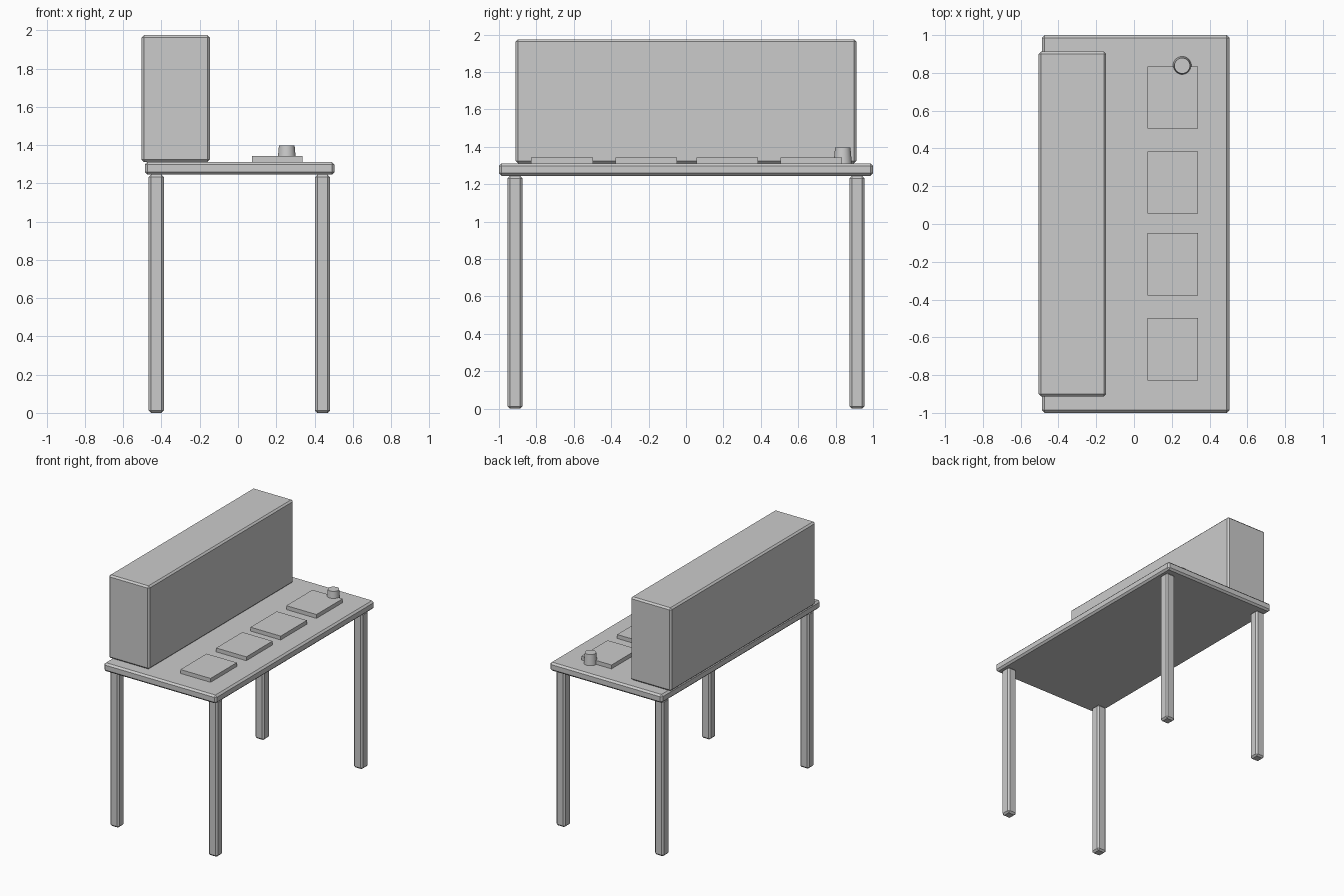
import bpy, bmesh
from mathutils import Vector

if "Cube" in bpy.data.objects:
    bpy.data.objects.remove(bpy.data.objects["Cube"])


def finish(name, bm):
    mesh = bpy.data.meshes.new(name)
    bm.to_mesh(mesh)
    bm.free()
    obj = bpy.data.objects.new(name, mesh)
    bpy.context.collection.objects.link(obj)
    return obj


def box(name, lo, hi, bevel=0.0):
    lo, hi = Vector(lo), Vector(hi)
    bm = bmesh.new()
    bmesh.ops.create_cube(bm, size=1)
    for v in bm.verts:
        v.co = (lo + hi) / 2 + v.co * (hi - lo)
    if bevel:
        bmesh.ops.bevel(bm, geom=bm.edges[:], offset=bevel, segments=1,
                        affect='EDGES', profile=0.5)
    return finish(name, bm)


# Table top
box("table_top", (-0.487, -1, 1.245), (0.505, 1, 1.312), 0.014)

# Four chamfered legs
for xn, x in (("left", -0.427), ("right", 0.442)):
    for yn, y in (("front", -0.914), ("back", 0.914)):
        box(f"{yn}_{xn}_leg", (x - 0.04, y - 0.04, 0),
            (x + 0.04, y + 0.04, 1.245), 0.013)

# Long cabinet standing on the table
box("cabinet", (-0.505, -0.912, 1.312), (-0.147, 0.912, 1.975), 0.013)

# Row of flat pads
for i, y in enumerate((-0.663, -0.213, 0.220, 0.670)):
    box(f"pad_{i + 1}", (0.072, y - 0.165, 1.308), (0.338, y + 0.165, 1.343))

# Small tapered knob
bm = bmesh.new()
bmesh.ops.create_cone(bm, cap_ends=True, segments=32, radius1=0.049,
                      radius2=0.041, depth=0.086)
bmesh.ops.translate(bm, verts=bm.verts, vec=(0.255, 0.838, 1.354))
knob = finish("knob", bm)
bpy.context.view_layer.objects.active = knob
knob.select_set(True)
bpy.ops.object.shade_smooth_by_angle()
